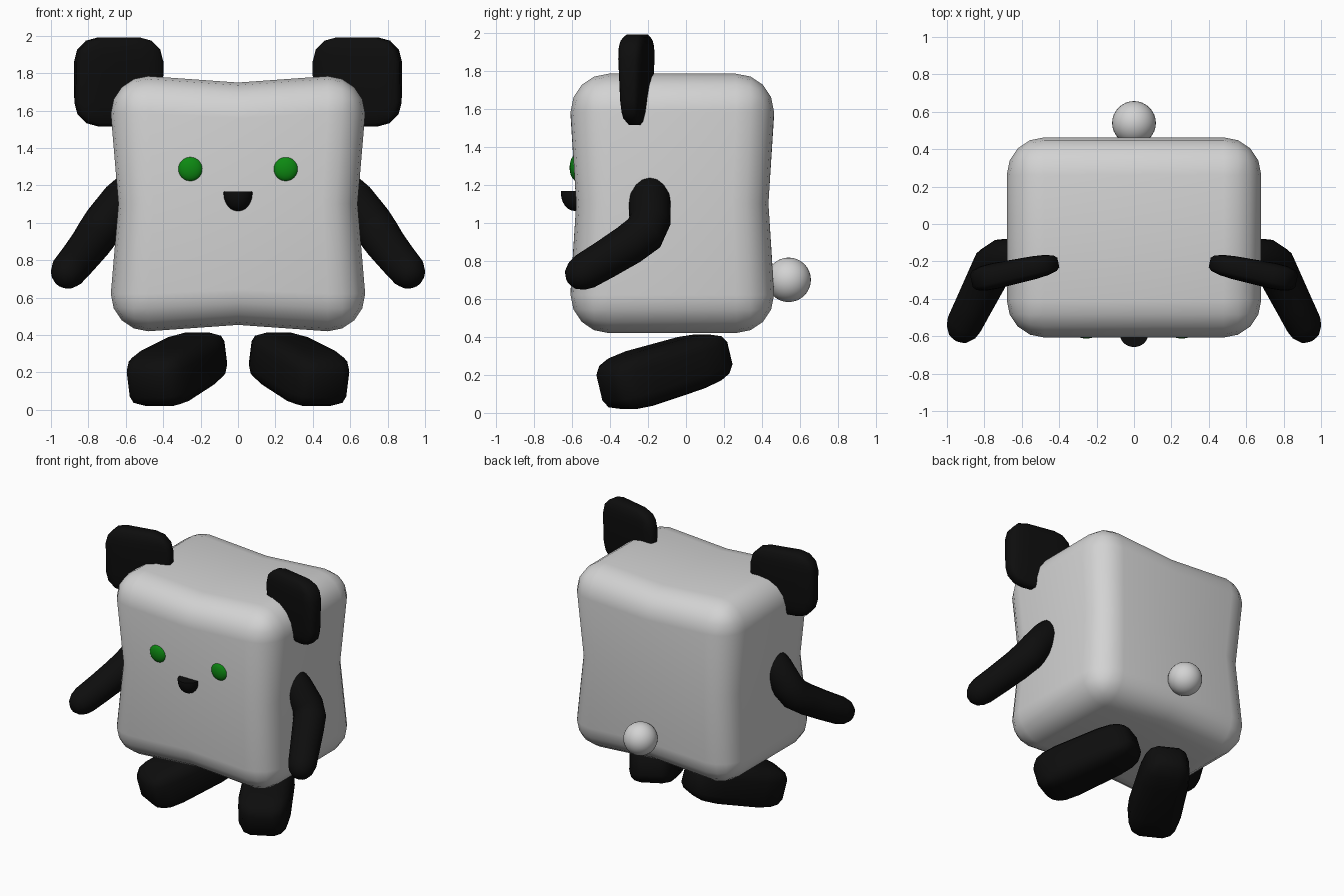
import bpy, bmesh, math
from mathutils import Vector, Matrix, Euler

if "Cube" in bpy.data.objects:
    bpy.data.objects.remove(bpy.data.objects["Cube"])


def material(name, rgb):
    m = bpy.data.materials.new(name)
    m.diffuse_color = (*rgb, 1)
    m.use_nodes = True
    m.node_tree.nodes["Principled BSDF"].inputs["Base Color"].default_value = m.diffuse_color
    return m


WHITE = material("soft white", (0.65, 0.65, 0.65))
BLACK = material("black", (0.004, 0.004, 0.004))
GREEN = material("green", (0.004, 0.25, 0.006))


def finish(bm, name, mat, mirror=False, sharp=60):
    bmesh.ops.recalc_face_normals(bm, faces=bm.faces)
    me = bpy.data.meshes.new(name)
    bm.to_mesh(me)
    bm.free()
    me.materials.append(mat)
    ob = bpy.data.objects.new(name, me)
    bpy.context.collection.objects.link(ob)
    bpy.ops.object.select_all(action='DESELECT')
    ob.select_set(True)
    bpy.context.view_layer.objects.active = ob
    bpy.ops.object.shade_smooth_by_angle(angle=math.radians(sharp))
    if mirror:
        mod = ob.modifiers.new("mirror", 'MIRROR')
        mod.use_mirror_merge = False
    return ob


def rounded_cube(bevel, segments=3):
    bm = bmesh.new()
    bmesh.ops.create_cube(bm, size=1)
    bmesh.ops.bevel(bm, geom=bm.edges[:], offset=bevel, segments=segments,
                    profile=0.5, affect='EDGES')
    return bm


def place(bm, loc, size, rot=(0, 0, 0)):
    e = Euler([math.radians(a) for a in rot])
    bm.transform(Matrix.LocRotScale(Vector(loc), e, Vector(size)))


def ball(name, mat, loc, size, mirror=False):
    bm = bmesh.new()
    bmesh.ops.create_uvsphere(bm, u_segments=32, v_segments=16, radius=1)
    place(bm, loc, size)
    finish(bm, name, mat, mirror)


def tube(name, mat, path, sides=16):
    # rounded tube through (x, y, z, radius) stations
    bm = bmesh.new()
    pts = [Vector(p[:3]) for p in path]
    rings = []
    for i, p in enumerate(pts):
        t = (pts[min(i + 1, len(pts) - 1)] - pts[max(i - 1, 0)]).normalized()
        u = t.cross(Vector((1, 0, 0))).normalized()
        w = t.cross(u)
        r = path[i][3]
        rings.append([bm.verts.new(p + r * (math.cos(a) * u + math.sin(a) * w))
                      for a in (2 * math.pi * k / sides for k in range(sides))])
    for a, b in zip(rings, rings[1:]):
        for k in range(sides):
            n = (k + 1) % sides
            bm.faces.new((a[k], a[n], b[n], b[k]))
    bm.faces.new(rings[0])
    bm.faces.new(rings[-1])
    finish(bm, name, mat, True)


# Body: rounded block pinched in at the middle
bm = bmesh.new()
bmesh.ops.create_cube(bm, size=2)
bm.transform(Matrix.Diagonal((0.68, 0.535, 0.682, 1)))
bmesh.ops.subdivide_edges(bm, edges=bm.edges[:], cuts=1, use_grid_fill=True)
corners = [e for e in bm.edges if e.calc_face_angle() > 1]
bmesh.ops.bevel(bm, geom=corners, offset=0.2, segments=4, profile=0.5,
                affect='EDGES')
for v in bm.verts:
    x, y, z = v.co
    mid_z = 1 - min(1, abs(z) / 0.48)
    mid_x = 1 - min(1, abs(x) / 0.48)
    v.co = (x * (1 - 0.06 * mid_z), y * (1 - 0.055 * mid_z),
            z * (1 - 0.05 * mid_x))
bm.transform(Matrix.Translation((0, -0.072, 1.102)))
finish(bm, "body", WHITE)

# Ears: flat rounded pads, thinner at the bottom
bm = rounded_cube(0.27)
for v in bm.verts:
    v.co.y *= 1 + 0.4 * v.co.z + 0.3 * v.co.x
place(bm, (0.637, -0.255, 1.753), (0.475, 0.12, 0.475), (0, 0, -12))
finish(bm, "ears", BLACK, True)

# Arms: bent forward at the elbow, rounded hand
tube("arms", BLACK, [
    (0.53, -0.19, 1.22, 0.06), (0.56, -0.19, 1.19, 0.095),
    (0.62, -0.19, 1.12, 0.11), (0.71, -0.19, 1.01, 0.11),
    (0.75, -0.22, 0.945, 0.112), (0.79, -0.30, 0.885, 0.108),
    (0.85, -0.42, 0.81, 0.102), (0.905, -0.53, 0.745, 0.097),
    (0.922, -0.57, 0.723, 0.085), (0.937, -0.60, 0.705, 0.06),
    (0.945, -0.617, 0.696, 0.025)])

# Feet: rounded blocks, toes turned out and down
bm = rounded_cube(0.28)
for v in bm.verts:
    k = 1 - 0.12 * v.co.y
    v.co.x *= k
    v.co.z *= k
place(bm, (0.32, -0.11, 0.222), (0.345, 0.72, 0.29), (15, 0, 28))
finish(bm, "feet", BLACK, True)

# Tail and eyes
ball("tail", WHITE, (0, 0.54, 0.70), (0.117, 0.117, 0.117))
ball("eyes", GREEN, (0.255, -0.578, 1.29), (0.068, 0.034, 0.068), True)

# Nose: lower half of a ball with a flat top
bm = bmesh.new()
bmesh.ops.create_uvsphere(bm, u_segments=24, v_segments=12, radius=1)
cut = bmesh.ops.bisect_plane(bm, geom=bm.verts[:] + bm.edges[:] + bm.faces[:],
                             plane_co=(0, 0, 0.1), plane_no=(0, 0, 1),
                             clear_outer=True)
rim = [e for e in cut["geom_cut"] if isinstance(e, bmesh.types.BMEdge)]
bmesh.ops.contextual_create(bm, geom=rim)
place(bm, (0, -0.585, 1.157), (0.077, 0.073, 0.095))
finish(bm, "nose", BLACK)
